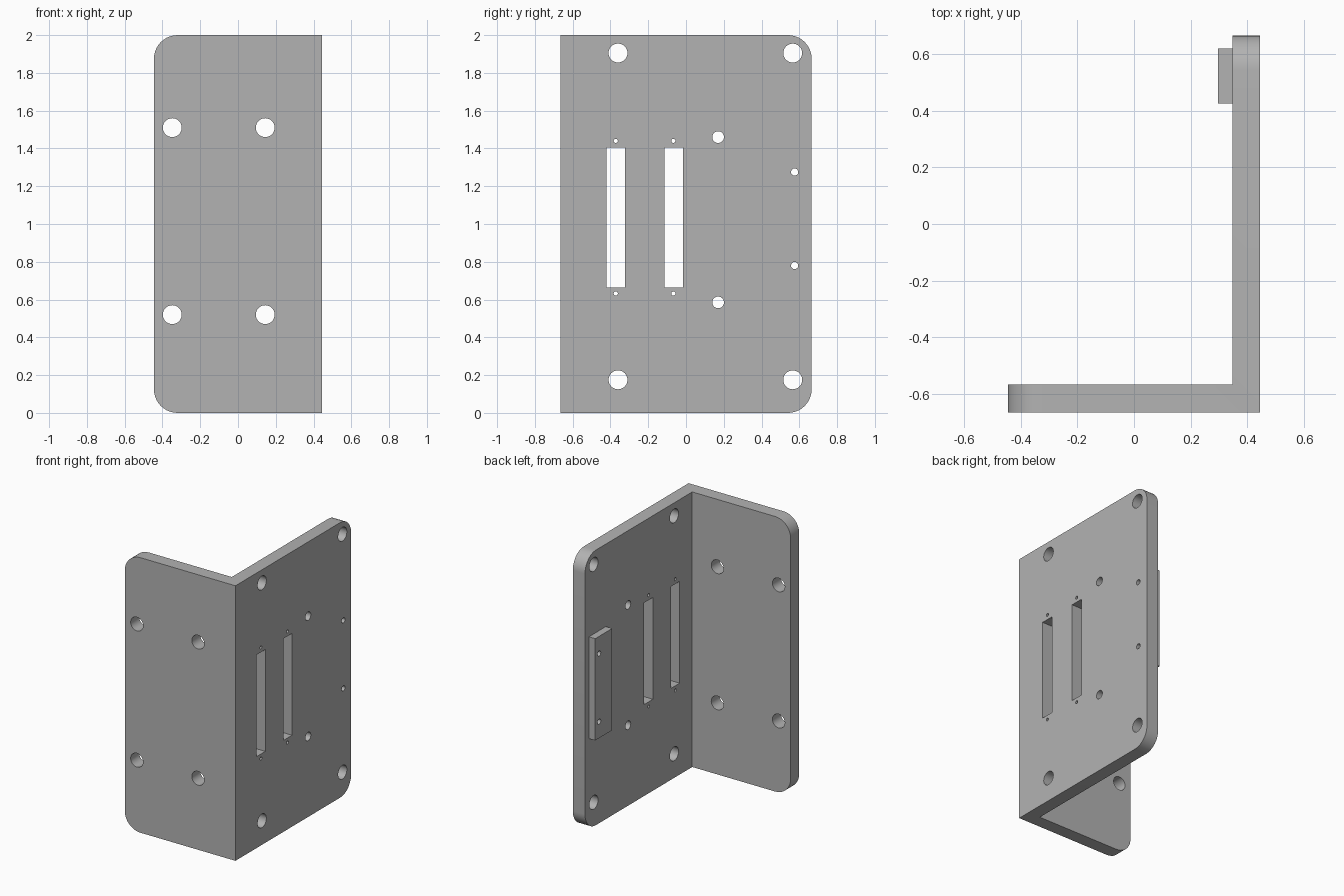
import bpy
import bmesh
from mathutils import Matrix, Vector

if "Cube" in bpy.data.objects:
    bpy.data.objects.remove(bpy.data.objects["Cube"], do_unlink=True)

HEIGHT = 2.0
LEFT, RIGHT = -0.445, 0.445      # x limits
FRONT, BACK = -0.665, 0.665      # y limits
THICK = 0.098
INNER_X, INNER_Y = RIGHT - THICK, FRONT + THICK

grey = bpy.data.materials.new("plain_grey")
grey.use_nodes = True
colour = (0.45, 0.45, 0.45, 1)
grey.diffuse_color = colour
grey.node_tree.nodes["Principled BSDF"].inputs["Base Color"].default_value = colour


def make_object(name, bm):
    bmesh.ops.recalc_face_normals(bm, faces=bm.faces)
    mesh = bpy.data.meshes.new(name)
    bm.to_mesh(mesh)
    bm.free()
    mesh.materials.append(grey)
    obj = bpy.data.objects.new(name, mesh)
    bpy.context.collection.objects.link(obj)
    return obj


def add_box(bm, low, high):
    low, high = Vector(low), Vector(high)
    matrix = Matrix.Translation((low + high) / 2) @ Matrix.Diagonal((*(high - low), 1))
    bmesh.ops.create_cube(bm, size=1, matrix=matrix)


def add_drill(bm, centre, radius, axis, depth=0.4):
    turn = Matrix.Rotation(1.5707963, 4, "Y" if axis == "X" else "X")
    bmesh.ops.create_cone(bm, cap_ends=True, segments=32, radius1=radius, radius2=radius,
                          depth=depth, matrix=Matrix.Translation(centre) @ turn)


# L-shaped bracket: plan profile pulled upwards
bm = bmesh.new()
plan = [(LEFT, FRONT), (RIGHT, FRONT), (RIGHT, BACK),
        (INNER_X, BACK), (INNER_X, INNER_Y), (LEFT, INNER_Y)]
base = bm.faces.new([bm.verts.new((x, y, 0)) for x, y in plan])
pulled = bmesh.ops.extrude_face_region(bm, geom=[base])["geom"]
bmesh.ops.translate(bm, vec=(0, 0, HEIGHT),
                    verts=[v for v in pulled if isinstance(v, bmesh.types.BMVert)])

# Round the free corners of both plates
corners = [e for e in bm.edges
           if all(abs(v.co.x - LEFT) < 0.001 for v in e.verts)
           or all(abs(v.co.y - BACK) < 0.001 for v in e.verts)]
corners = [e for e in corners if abs(e.verts[0].co.z - e.verts[1].co.z) < 0.001]
bmesh.ops.bevel(bm, geom=corners, offset=0.125, segments=10, profile=0.5, affect="EDGES")
bracket = make_object("bracket", bm)

# Raised pad on the inner face of the side plate
bm = bmesh.new()
add_box(bm, (0.296, 0.425, 0.66), (INNER_X, 0.62, 1.40))
pad = make_object("raised_pad", bm)

# Cutter with every hole and slot
bm = bmesh.new()
for x in (-0.348, 0.144):
    for z in (0.52, 1.51):
        add_drill(bm, (x, FRONT, z), 0.05, "Y")
side_holes = [((-0.36, 0.565), (0.175, 1.905), 0.05),    # mounting
              ((0.17,), (0.585, 1.46), 0.031),           # medium
              ((0.575,), (0.78, 1.275), 0.019),          # through the pad
              ((-0.372, -0.067), (0.632, 1.44), 0.011)]  # slot screws
for ys, zs, radius in side_holes:
    for y in ys:
        for z in zs:
            add_drill(bm, (INNER_X, y, z), radius, "X")
for y in (-0.372, -0.065):
    add_box(bm, (0.2, y - 0.05, 0.665), (0.6, y + 0.05, 1.405))
cutter = make_object("hole_cutter", bm)
cutter.hide_render = True
cutter.hide_viewport = True

# Cut the parts and smooth the rounded walls
for part in (bracket, pad):
    cut = part.modifiers.new("holes", "BOOLEAN")
    cut.operation = "DIFFERENCE"
    cut.solver = "EXACT"
    cut.object = cutter
    bpy.context.view_layer.objects.active = part
    bpy.ops.object.select_all(action="DESELECT")
    part.select_set(True)
    bpy.ops.object.modifier_apply(modifier=cut.name)
    bpy.ops.object.shade_smooth_by_angle(angle=0.6)

bpy.data.objects.remove(cutter, do_unlink=True)
